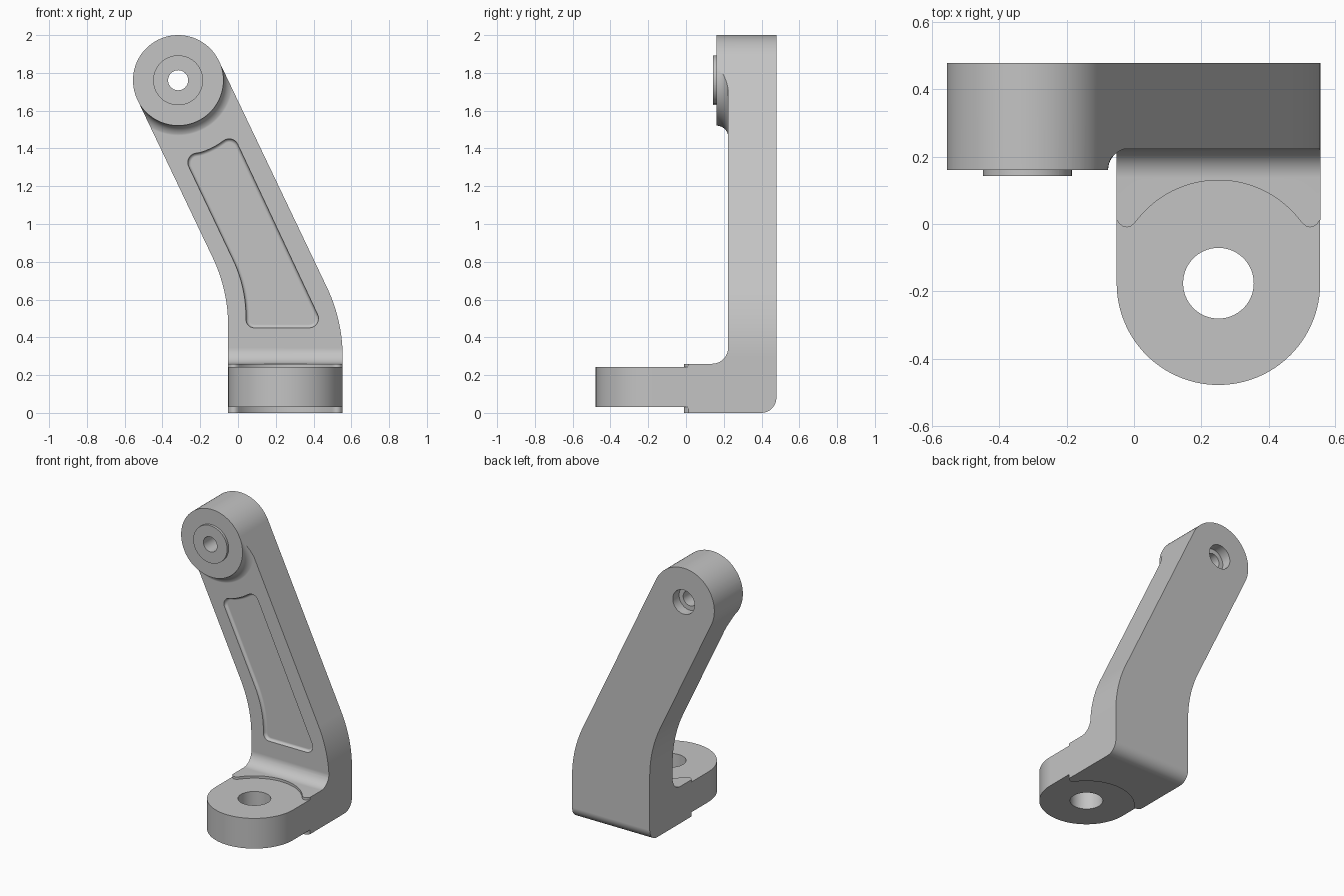
import bpy
import bmesh
from math import cos, sin, tan, radians, pi
from mathutils import Vector, Matrix

cube = bpy.data.objects.get("Cube")
if cube:
    bpy.data.objects.remove(cube, do_unlink=True)

# Key dimensions
BACK, PLATE, BOSS, RIM = 0.4785, 0.223, 0.1605, 0.143
LEFT, RIGHT, BX, BZ, BR = -0.052, 0.554, -0.317, 1.761, 0.239
FX, FY, FR = 0.251, -0.176, 0.303
LEAN = radians(25.5)

grey = bpy.data.materials.new("Grey metal")
grey.use_nodes = True
grey.diffuse_color = (0.55, 0.55, 0.55, 1)
grey.node_tree.nodes["Principled BSDF"].inputs["Base Color"].default_value = grey.diffuse_color


def arc(cx, cy, r, a, b, n):
    return [(cx + r * cos(radians(a + (b - a) * i / n)),
             cy + r * sin(radians(a + (b - a) * i / n))) for i in range(n + 1)]


def rounded(pts, n=10):
    """Round each corner (x, y, radius); plain points stay sharp."""
    out = []
    for i, p in enumerate(pts):
        c = Vector(p[:2])
        if len(p) < 3:
            out.append(tuple(c))
            continue
        u = (Vector(pts[i - 1][:2]) - c).normalized()
        v = (Vector(pts[(i + 1) % len(pts)][:2]) - c).normalized()
        half = u.angle(v) / 2
        centre = c + (u + v).normalized() * p[2] / sin(half)
        start = c + u * p[2] / tan(half) - centre
        turn = start.angle_signed(c + v * p[2] / tan(half) - centre)
        for k in range(n + 1):
            out.append(tuple(centre + Matrix.Rotation(-turn * k / n, 2) @ start))
    return out


def finish(name, bm):
    bmesh.ops.recalc_face_normals(bm, faces=bm.faces)
    mesh = bpy.data.meshes.new(name)
    bm.to_mesh(mesh)
    bm.free()
    mesh.materials.append(grey)
    ob = bpy.data.objects.new(name, mesh)
    bpy.context.collection.objects.link(ob)
    return ob


def prism(name, pts, axis, lo, hi, floor_fillet=0):
    """Extrude a 2D outline along an axis, optionally rounding the far cap inward."""
    place = {"x": lambda a, b: (lo, a, b), "y": lambda a, b: (a, lo, b),
             "z": lambda a, b: (a, b, lo)}[axis]
    step = Vector([(hi - lo) * (axis == k) for k in "xyz"])
    bm = bmesh.new()
    face = bm.faces.new([bm.verts.new(place(*p)) for p in pts])
    geom = bmesh.ops.extrude_face_region(bm, geom=[face], use_keep_orig=True)["geom"]
    bmesh.ops.translate(bm, vec=step, verts=[g for g in geom if isinstance(g, bmesh.types.BMVert)])
    bmesh.ops.recalc_face_normals(bm, faces=bm.faces)
    if floor_fillet:
        cap = next(g for g in geom if isinstance(g, bmesh.types.BMFace))
        n = 5
        for k in range(n):
            a, b = pi / 2 * k / n, pi / 2 * (k + 1) / n
            bmesh.ops.inset_individual(bm, faces=[cap], use_even_offset=True,
                                       thickness=floor_fillet * (cos(a) - cos(b)),
                                       depth=floor_fillet * (sin(b) - sin(a)))
    return finish(name, bm)


def cylinder(name, x, v, r, axis, lo, hi):
    return prism(name, arc(x, v, r, 0, 360, 96)[:-1], axis, lo, hi)


def combine(ob, other, operation):
    mod = ob.modifiers.new(operation, "BOOLEAN")
    mod.operation, mod.object, mod.solver = operation, other, "EXACT"
    bpy.context.view_layer.objects.active = ob
    bpy.ops.object.modifier_apply(modifier=mod.name)
    bpy.data.objects.remove(other, do_unlink=True)


# Side section: upright plate and foot pad with rounded corners
bracket = prism("bracket", rounded([
    (-0.1, 0), (BACK, 0, 0.08), (BACK, 2.2), (PLATE, 2.2),
    (PLATE, 0.26, 0.085), (-0.1, 0.26)]), "x", -0.9, 0.9)

# Raised boss with a concave fillet flowing into the plate
fillet = BOSS - PLATE - 0.001
profile = [(0, BOSS)] + arc(BR + 0.001 - fillet, BOSS, -fillet, 180, 90, 10)
profile += [(BR + 0.06, 0.3), (0, 0.3)]
bm = bmesh.new()
verts = [bm.verts.new((BX + r, y, BZ)) for r, y in profile]
edges = [bm.edges.new(pair) for pair in zip(verts, verts[1:])]
bmesh.ops.spin(bm, geom=verts + edges, cent=(BX, 0, BZ), axis=(0, 1, 0),
               angle=2 * pi, steps=96, use_merge=True)
bmesh.ops.remove_doubles(bm, verts=bm.verts, dist=0.0001)
combine(bracket, finish("boss", bm), "UNION")

# Front outline: straight base, bent arm and round end
top = arc(BX, BZ, BR, 25.5, 205.5, 64)


def bend_z(p, x):
    return p[1] - (x - p[0]) / tan(LEAN)


outline = rounded([(LEFT, -0.1), (RIGHT, -0.1), (RIGHT, bend_z(top[0], RIGHT), 0.85)]
                  + top + [(LEFT, bend_z(top[-1], LEFT), 0.85)], 20)
combine(bracket, prism("outline", outline, "y", -0.7, 0.7), "INTERSECT")

# Plan outline: pad front hollowed by a round seat, with small rounded horns
horn = [(-0.9, 0.03), (LEFT - 0.01, 0.03), (LEFT, 0.013), (-0.043, 0.0), (-0.033, -0.007),
        (-0.021, -0.01), (-0.01, -0.007), (0.0, 0.001)]
plan = horn + arc(FX, FY, 0.306, 143, 37, 32)
plan += [(2 * FX - x, y) for x, y in reversed(horn)] + [(0.9, 0.7), (-0.9, 0.7)]
combine(bracket, prism("plan", plan, "z", -0.2, 2.4), "INTERSECT")

# Round foot lug and raised boss rim
lug = arc(FX, FY, FR - 0.0005, 180, 360, 64) + [(FX + FR - 0.0005, 0.3), (FX - FR + 0.0005, 0.3)]
combine(bracket, prism("lug", lug, "z", 0.03, 0.243), "UNION")
combine(bracket, cylinder("rim", BX, BZ, 0.132, "y", RIM, 0.3), "UNION")

# Shallow pocket on the arm, its top edge curving around the boss
pocket = [(0.042, 0.45, 0.045), (0.455, 0.45, 0.05), (-0.026, 1.475, 0.05)]
pocket += arc(BX, BZ, 0.4, -58, -73, 6) + [(-0.29, 1.365, 0.05), (0.042, 0.667, 0.7)]
combine(bracket, prism("pocket", rounded(pocket), "y", 0.18, PLATE + 0.002, 0.018), "DIFFERENCE")

# Bolt holes: foot, boss and counterbore at the back
combine(bracket, cylinder("foot_hole", FX, FY, 0.105, "z", -0.2, 0.5), "DIFFERENCE")
combine(bracket, cylinder("boss_hole", BX, BZ, 0.053, "y", 0, 0.7), "DIFFERENCE")
combine(bracket, cylinder("counterbore", BX, BZ, 0.085, "y", BACK - 0.07, 0.7), "DIFFERENCE")

# Smooth curved faces, keep the flats flat
bpy.ops.object.select_all(action="DESELECT")
bracket.select_set(True)
bpy.context.view_layer.objects.active = bracket
bpy.ops.object.shade_smooth_by_angle(angle=radians(30))
weighted = bracket.modifiers.new("flat_normals", "WEIGHTED_NORMAL")
weighted.keep_sharp = True
